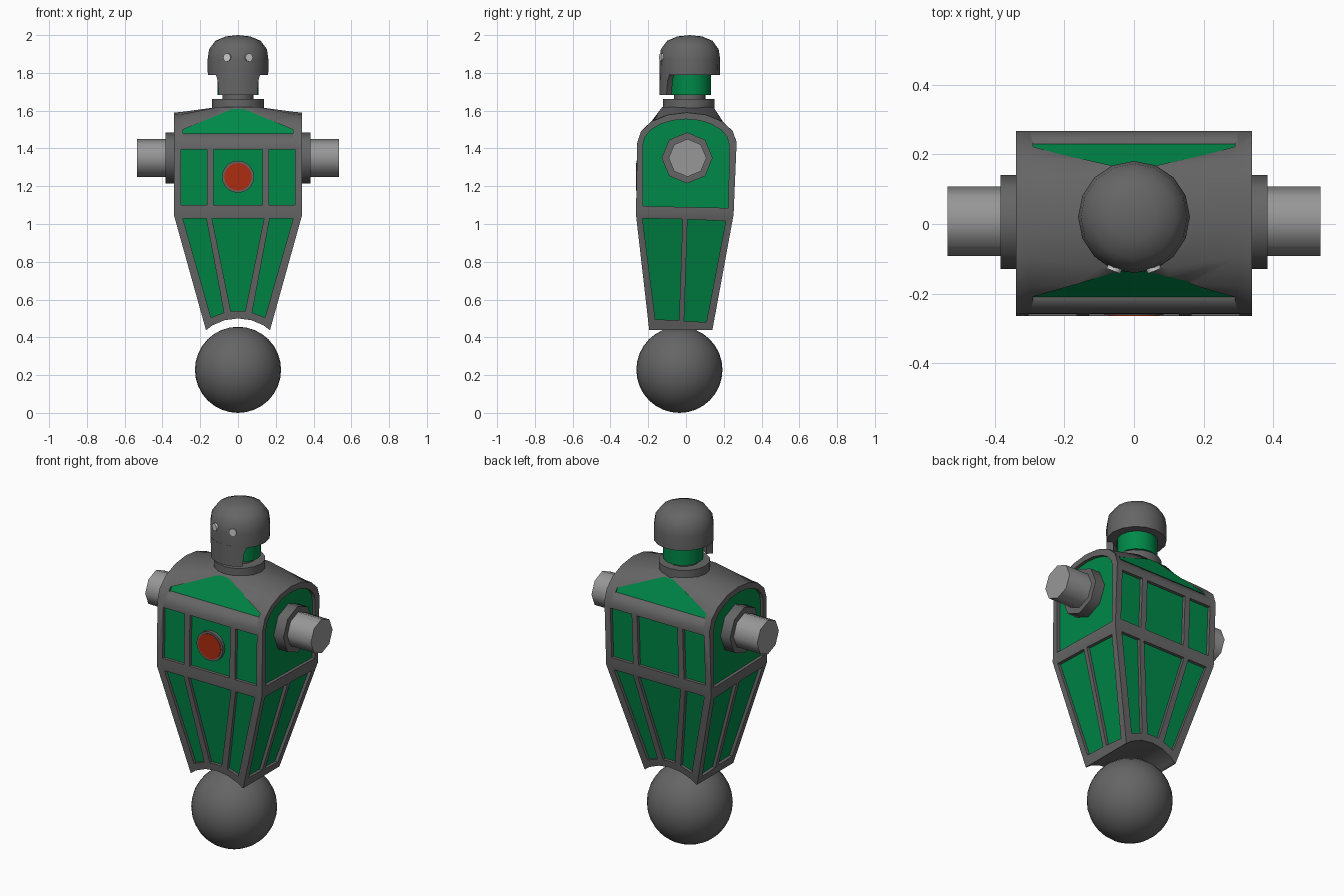
import bpy, bmesh
from math import sin, cos, pi, radians, sqrt
from mathutils import Vector

if "Cube" in bpy.data.objects:
    bpy.data.objects.remove(bpy.data.objects["Cube"])


def mat(name, col):
    m = bpy.data.materials.new(name)
    m.diffuse_color = (*col, 1)
    m.use_nodes = True
    m.node_tree.nodes["Principled BSDF"].inputs["Base Color"].default_value = m.diffuse_color
    return m


GREEN = mat("green", (0.0, 0.25, 0.065))
RED = mat("red", (0.42, 0.025, 0.005))
PALE = mat("pale", (0.7, 0.7, 0.7))
DARK = mat("dark_grey", (0.13, 0.13, 0.13))
STEEL = mat("mid_grey", (0.31, 0.31, 0.31))


def finish(ob, material=None, angle=32):
    if material:
        ob.data.materials.clear()
        ob.data.materials.append(material)
    bpy.ops.object.select_all(action='DESELECT')
    ob.select_set(True)
    bpy.context.view_layer.objects.active = ob
    if angle:
        bpy.ops.object.shade_smooth_by_angle(angle=radians(angle))
    return ob


def from_bm(name, bm, material=DARK, angle=32, recalc=True):
    if recalc:
        bmesh.ops.recalc_face_normals(bm, faces=bm.faces)
    me = bpy.data.meshes.new(name)
    bm.to_mesh(me)
    bm.free()
    ob = bpy.data.objects.new(name, me)
    bpy.context.collection.objects.link(ob)
    return finish(ob, material, angle)


def cyl(name, r, depth, loc, rot=(0, 0, 0), sides=16, material=DARK):
    bpy.ops.mesh.primitive_cylinder_add(vertices=sides, radius=r, depth=depth, location=loc, rotation=rot)
    bpy.context.object.name = name
    return finish(bpy.context.object, material, 50)


def interp(table):
    def f(z):
        i = 0
        while i < len(table) - 2 and z > table[i + 1][0]:
            i += 1
        (a, u), (b, v) = table[i], table[i + 1]
        return u + (v - u) * (z - a) / (b - a)
    return f


# Torso shell: lofted columns, narrow at the base, arched at the shoulders
front = interp([(.44, -.195), (1.05, -.265), (1.43, -.258)])
back = interp([(.44, .14), (1.05, .252), (1.43, .268)])
side = interp([(.44, .17), (1.05, .34), (1.43, .34)])
N = 8
arch = [(.005 - .263 * cos(pi * k / N), 1.43 + .16 * sin(pi * k / N)) for k in range(N + 1)]
ridge = [(-.258 + .133 * k / 3, 1.43 + .19 * k / 3) for k in range(4)] + [(.01, 1.62)]
ridge += [(.268 - .123 * k / 3, 1.43 + .19 * k / 3) for k in (3, 2, 1, 0)]
mid = [ridge[k] if k in (1, 7) else (y, z + .003) for k, (y, z) in enumerate(arch)]
bm = bmesh.new()
cols = []
for x, prof in ((-.34, arch), (-.3, mid), (-.1, ridge), (.1, ridge), (.3, mid), (.34, arch)):
    pts = [(x / 2, -.195, .44), (x, -.265, 1.05)] + [(x, y, z) for y, z in prof]
    pts += [(x, .252, 1.05), (x / 2, .14, .44)]
    cols.append([bm.verts.new(p) for p in pts])
M = len(cols[0])
for a, b in zip(cols, cols[1:]):
    for i in range(M):
        j = (i + 1) % M
        bm.faces.new((a[i], a[j], b[j], b[i]))
for c in (cols[0], cols[-1]):
    bm.faces.new(c[1:-1])
    bm.faces.new((c[0], c[1], c[-2], c[-1]))
torso = from_bm("torso_frame", bm, angle=0)

# Recessed panels: each outline gives a cutting prism and a green plate
cut, plates = bmesh.new(), bmesh.new()


def prism(lo, hi):
    a, b = [cut.verts.new(p) for p in lo], [cut.verts.new(p) for p in hi]
    cut.faces.new(a)
    cut.faces.new(b[::-1])
    for i in range(len(a)):
        j = (i + 1) % len(a)
        cut.faces.new((a[i], a[j], b[j], b[i]))


def panel(pts, surf, axis, sign):
    def place(off):
        out = []
        for u, z in pts:
            v = sign * (abs(surf(z)) + off)
            out.append(Vector((u, v, z) if axis == 'y' else (v, u, z)))
        return out
    prism(place(-.02), place(.06))
    f = plates.faces.new([plates.verts.new(p) for p in place(-.0185)])
    f.normal_update()
    if (f.normal.y if axis == 'y' else f.normal.x) * sign < 0:
        f.normal_flip()


def low(x, r=.31):
    return (x, .23 + sqrt(r * r - x * x))


roof_f = interp([(1.485, .225), (1.615, .15)])
roof_b = interp([(1.485, .245), (1.615, .175)])
for surf, roof, s in ((front, roof_f, -1), (back, roof_b, 1)):
    panel([(-.29, 1.478), (.29, 1.478), (.29, 1.50), (.03, 1.61), (-.03, 1.61), (-.29, 1.50)], roof, 'y', s)
    panel([(-.13, 1.10), (.13, 1.10), (.13, 1.395), (-.13, 1.395)], surf, 'y', s)
    panel([(-.138, 1.03), low(-.038), low(0), low(.038), (.138, 1.03)], surf, 'y', s)
    for m in (-1, 1):
        panel([(m * .165, 1.10), (m * .303, 1.10), (m * .303, 1.395), (m * .165, 1.395)], surf, 'y', s)
        panel([(m * .168, 1.03), low(m * .075), low(m * .143), (m * .292, 1.03)], surf, 'y', s)
for m in (-1, 1):
    panel([(.225, 1.085), (-.228, 1.095)] +
          [(-.228 * cos(pi * k / 10), 1.42 + .135 * sin(pi * k / 10)) for k in range(11)], side, 'x', m)
    panel([(-.23, 1.03), (-.018, 1.025), (-.037, .49), (-.163, .495)], side, 'x', m)
    panel([(.008, 1.025), (.21, 1.015), (.108, .48), (-.01, .487)], side, 'x', m)

# Arched clearance above the ball
arc = [(.27 * cos(radians(t)), .23 + .27 * sin(radians(t))) for t in range(30, 151, 15)]
prism([(x, -.3, z) for x, z in arc], [(x, .3, z) for x, z in arc])
cutter = from_bm("panel_cutter", cut, angle=0)
cutter.hide_render = True
mod = torso.modifiers.new("recess", 'BOOLEAN')
mod.operation, mod.object, mod.solver = 'DIFFERENCE', cutter, 'EXACT'
bpy.context.view_layer.objects.active = torso
bpy.ops.object.modifier_apply(modifier=mod.name)
bpy.data.objects.remove(cutter)
finish(torso, DARK, 58)
from_bm("green_panels", plates, GREEN, angle=0, recalc=False)

# Ball base
bpy.ops.mesh.primitive_uv_sphere_add(segments=32, ring_count=16, radius=.228, location=(0, -.035, .228))
bpy.context.object.name = "ball_base"
finish(bpy.context.object, DARK)

# Shoulder collars and arm stubs
for m, n in ((-1, "left"), (1, "right")):
    cyl(n + "_shoulder_collar", .135, .075, (m * .346, .006, 1.35), (0, pi / 2, 0), 8)
    cyl(n + "_arm_stub", .1, .195, (m * .4385, .008, 1.35), (0, pi / 2, 0), 8, STEEL)

# Chest lamp
cyl("lamp_rim", .085, .024, (0, -.250, 1.25), (pi / 2, 0, 0), 20)
cyl("chest_lamp", .073, .024, (0, -.253, 1.25), (pi / 2, 0, 0), 20, RED)

# Neck
cyl("neck_collar", .137, .07, (0, .015, 1.628))
cyl("neck_ring", .083, .05, (0, .02, 1.67))
cyl("neck", .108, .12, (0, .025, 1.742), material=GREEN)

# Helmet dome, revolved
bm = bmesh.new()
prof = [(0, 1.79), (.16, 1.79), (.161, 1.87), (.153, 1.925), (.12, 1.97), (.065, 1.993), (0, 2.0)]
vs = [bm.verts.new((r, 0, z)) for r, z in prof]
es = [bm.edges.new(p) for p in zip(vs, vs[1:])]
bmesh.ops.spin(bm, geom=vs + es, cent=(0, 0, 0), axis=(0, 0, 1), angle=2 * pi, steps=16)
bmesh.ops.remove_doubles(bm, verts=bm.verts, dist=.0005)
helmet = from_bm("helmet", bm)
helmet.location.y = .02

# Face guard hanging from the helmet
bm = bmesh.new()
grid = []
for z, ang in ((1.682, 40), (1.76, 43), (1.80, 50)):
    ts = [radians(ang) * (k / 3 - 1) for k in range(7)]
    loop = [(.158, t) for t in ts] + [(.122, t) for t in ts[::-1]]
    grid.append([bm.verts.new((r * sin(t), .018 - r * cos(t), z)) for r, t in loop])
for a, b in zip(grid, grid[1:]):
    for i in range(14):
        j = (i + 1) % 14
        bm.faces.new((a[i], a[j], b[j], b[i]))
for g in (grid[0], grid[-1]):
    for i in range(6):
        bm.faces.new((g[i], g[i + 1], g[12 - i], g[13 - i]))
from_bm("face_guard", bm)

# Eyes
for m, n in ((-1, "left"), (1, "right")):
    a = m * radians(21)
    cyl(n + "_eye", .021, .03, (.15 * sin(a), .019 - .15 * cos(a), 1.882), (pi / 2, 0, a), 12, PALE)
